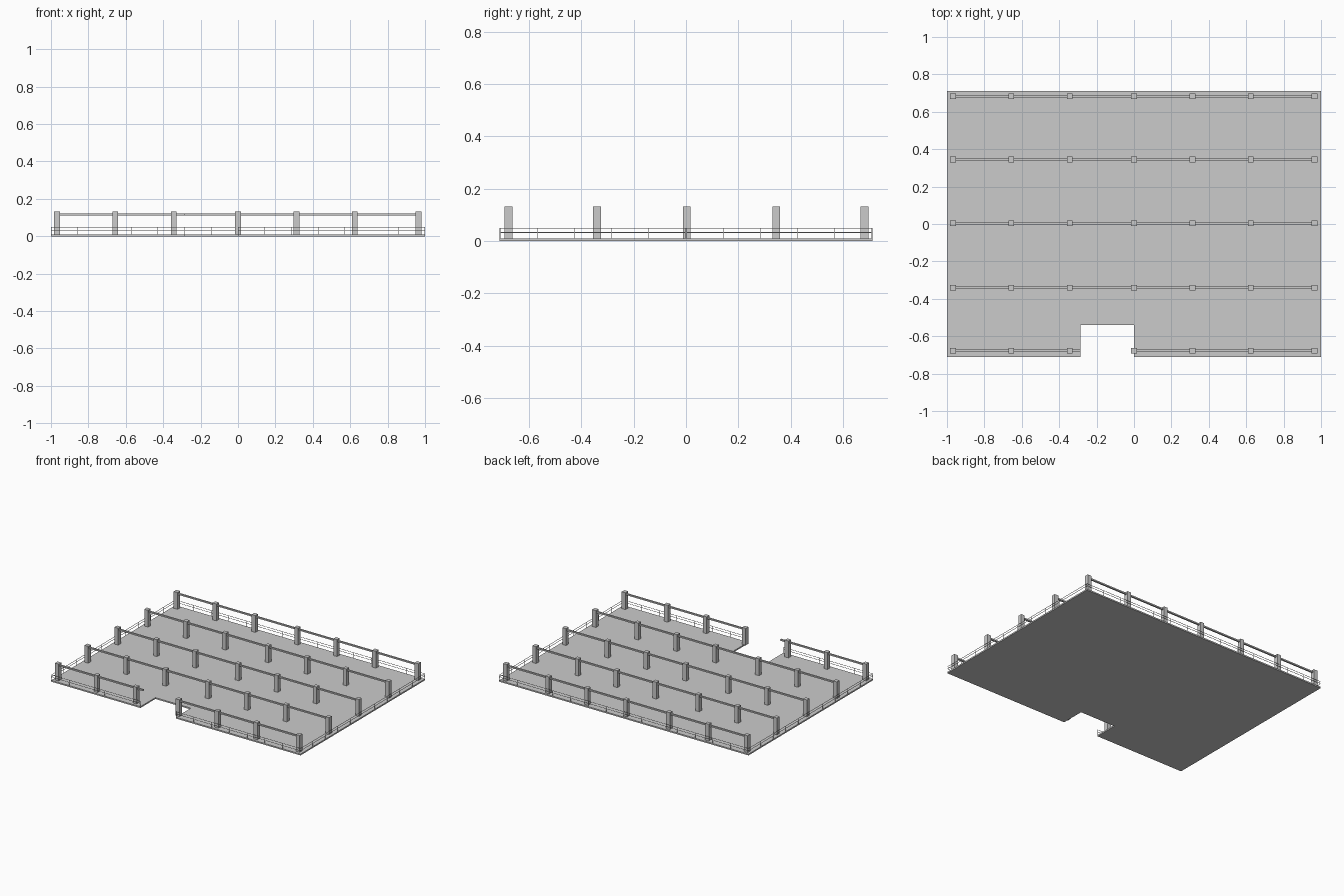
import bpy, bmesh
from mathutils import Vector

if "Cube" in bpy.data.objects:
    bpy.data.objects.remove(bpy.data.objects["Cube"])

def box(bm, x0, x1, y0, y1, z0, z1):
    r = bmesh.ops.create_cube(bm, size=1)
    for v in r['verts']:
        v.co = Vector(((x0 + x1) / 2 + v.co.x * (x1 - x0),
                       (y0 + y1) / 2 + v.co.y * (y1 - y0),
                       (z0 + z1) / 2 + v.co.z * (z1 - z0)))

def finish(name, bm):
    me = bpy.data.meshes.new(name)
    bm.to_mesh(me)
    bm.free()
    ob = bpy.data.objects.new(name, me)
    bpy.context.collection.objects.link(ob)
    return ob

X, Y = 1.0, 0.712
NX0, NX1, NY = -0.285, 0.0, -0.54
TOP = 0.01
cols = (-0.968, -0.656, -0.343, 0.0, 0.313, 0.625, 0.965)
rows = (-0.678, -0.34, 0.003, 0.345, 0.682)

# Deck slab with the front notch
outline = [(-X, -Y), (NX0, -Y), (NX0, NY), (NX1, NY), (NX1, -Y), (X, -Y), (X, Y), (-X, Y)]
bm = bmesh.new()
face = bm.faces.new([bm.verts.new((x, y, 0)) for x, y in outline])
ext = bmesh.ops.extrude_face_region(bm, geom=[face], use_keep_orig=True)
for g in ext['geom']:
    if isinstance(g, bmesh.types.BMVert):
        g.co.z = TOP
bmesh.ops.recalc_face_normals(bm, faces=bm.faces)
finish("deck_slab", bm)

# Grid of square posts
bm = bmesh.new()
for y in rows:
    for x in cols:
        box(bm, x - 0.015, x + 0.015, y - 0.015, y + 0.015, TOP, 0.132)
finish("posts", bm)

# Beams along each row, broken at the notch in the front row
bm = bmesh.new()
for i, y in enumerate(rows):
    spans = [(-0.968, NX0), (NX1, 0.965)] if i == 0 else [(-0.968, 0.965)]
    for a, b in spans:
        box(bm, a, b, y - 0.006, y + 0.006, 0.112, 0.122)
finish("row_beams", bm)

# Thin low edge rails with small stanchions
bm = bmesh.new()
T = 0.001
def rail(a, b, y, axis):
    def put(p, q, z0, z1):
        if axis == 'x':
            box(bm, p, q, y - T, y + T, z0, z1)
        else:
            box(bm, y - T, y + T, p, q, z0, z1)
    for z in (0.033, 0.049):
        put(a, b, z - T, z + T)
    n = max(1, round((b - a) / 0.142))
    for k in range(n + 1):
        p = a + (b - a) * k / n
        put(p - T, p + T, TOP, 0.049)

E = X - T
F = Y - T
rail(-E, NX0 - T, -F, 'x')
rail(NX1 + T, E, -F, 'x')
rail(-E, E, F, 'x')
rail(-F, F, -E, 'y')
rail(-F, F, E, 'y')
finish("edge_rails", bm)
